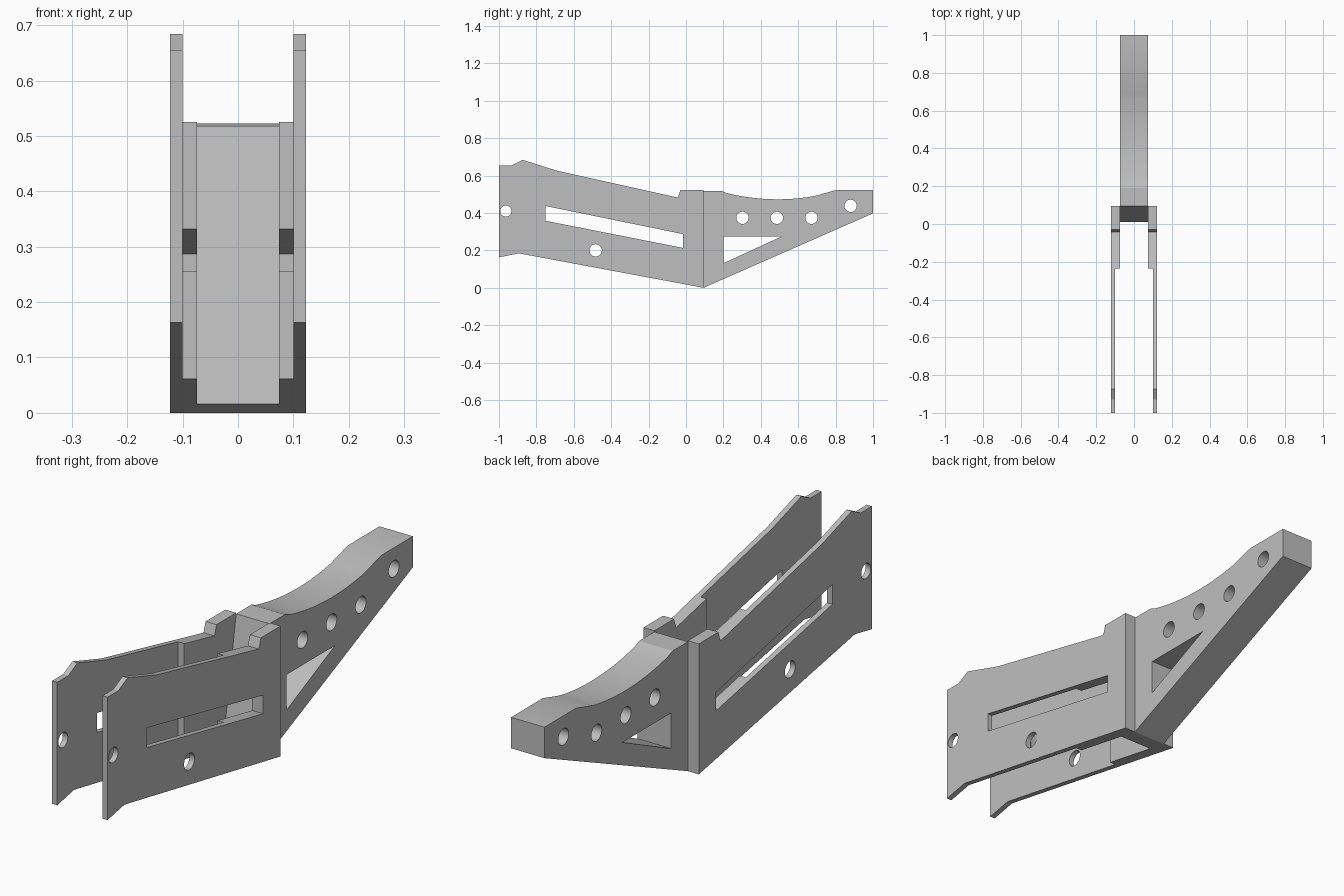
import bpy
import bmesh
import math

cube = bpy.data.objects.get("Cube")
if cube:
    bpy.data.objects.remove(cube, do_unlink=True)

grey = bpy.data.materials.new("plain_grey")
grey.use_nodes = True
COLOUR = (0.52, 0.52, 0.52, 1)
grey.diffuse_color = COLOUR
grey.node_tree.nodes["Principled BSDF"].inputs["Base Color"].default_value = COLOUR


def prism(name, profile, x0, x1):
    """Extrude a (y, z) outline along x."""
    bm = bmesh.new()
    face = bm.faces.new([bm.verts.new((x0, y, z)) for y, z in profile])
    ext = bmesh.ops.extrude_face_region(bm, geom=[face])["geom"]
    verts = [v for v in ext if isinstance(v, bmesh.types.BMVert)]
    bmesh.ops.translate(bm, verts=verts, vec=(x1 - x0, 0, 0))
    bmesh.ops.recalc_face_normals(bm, faces=bm.faces)
    mesh = bpy.data.meshes.new(name)
    bm.to_mesh(mesh)
    bm.free()
    mesh.materials.append(grey)
    obj = bpy.data.objects.new(name, mesh)
    bpy.context.collection.objects.link(obj)
    return obj


def circle(y, z, r, n=32):
    return [(y + r * math.cos(2 * math.pi * i / n),
             z + r * math.sin(2 * math.pi * i / n)) for i in range(n)]


def finish(obj, cutters):
    """Cut every opening, apply, remove the cutters and shade."""
    bpy.ops.object.select_all(action="DESELECT")
    bpy.context.view_layer.objects.active = obj
    obj.select_set(True)
    for cutter in cutters:
        cutter.hide_render = True
        mod = obj.modifiers.new("opening", "BOOLEAN")
        mod.operation = "DIFFERENCE"
        mod.solver = "EXACT"
        mod.object = cutter
        bpy.ops.object.modifier_apply(modifier=mod.name)
        bpy.data.objects.remove(cutter, do_unlink=True)
    bpy.ops.object.shade_smooth_by_angle(angle=math.radians(20))


INNER, STEP, OUTER = 0.074, 0.1, 0.1225

# Side arms: thick at the joint, thinned on the inside towards the front
arm_outline = [(-1, 0.655), (-0.93, 0.655), (-0.873, 0.684), (-0.69, 0.626),
               (-0.043, 0.482), (-0.03, 0.522), (0.094, 0.522), (0.094, 0),
               (-0.893, 0.184), (-1, 0.163)]
slot = [(-0.75, 0.437), (-0.75, 0.358), (-0.016, 0.213), (-0.016, 0.287)]
relief = [(-1.1, -0.1), (-0.235, -0.1), (-0.235, 0.8), (-1.1, 0.8)]

for name, s in (("left", 1), ("right", -1)):
    arm = prism(name + "_arm", arm_outline, s * INNER, s * OUTER)
    openings = [slot, circle(-0.963, 0.41, 0.03), circle(-0.483, 0.2, 0.033)]
    cutters = [prism("arm_cutter", o, s * 0.05, s * 0.2) for o in openings]
    cutters.append(prism("relief_cutter", relief, s * 0.05, s * STEP))
    finish(arm, cutters)

# Tail: sloped front wall, dipped top edge and tapering underside
dip = []
for i in range(17):
    y = 0.22 + 0.47 * i / 16
    dip.append((y, 0.473 + 0.45 * (y - 0.49) ** 2))
tail_outline = ([(0.01, 0.0156), (0.094, 0.518), (0.19, 0.518)] + dip
                + [(0.8, 0.522), (1, 0.522), (1, 0.398), (0.094, 0)])
tail = prism("tail", tail_outline, -INNER, INNER)
openings = [circle(y, z, 0.033) for y, z in
            ((0.302, 0.374), (0.486, 0.374), (0.671, 0.374), (0.88, 0.438))]
openings.append([(0.2, 0.273), (0.508, 0.273), (0.2, 0.131)])
finish(tail, [prism("tail_cutter", o, -0.2, 0.2) for o in openings])
